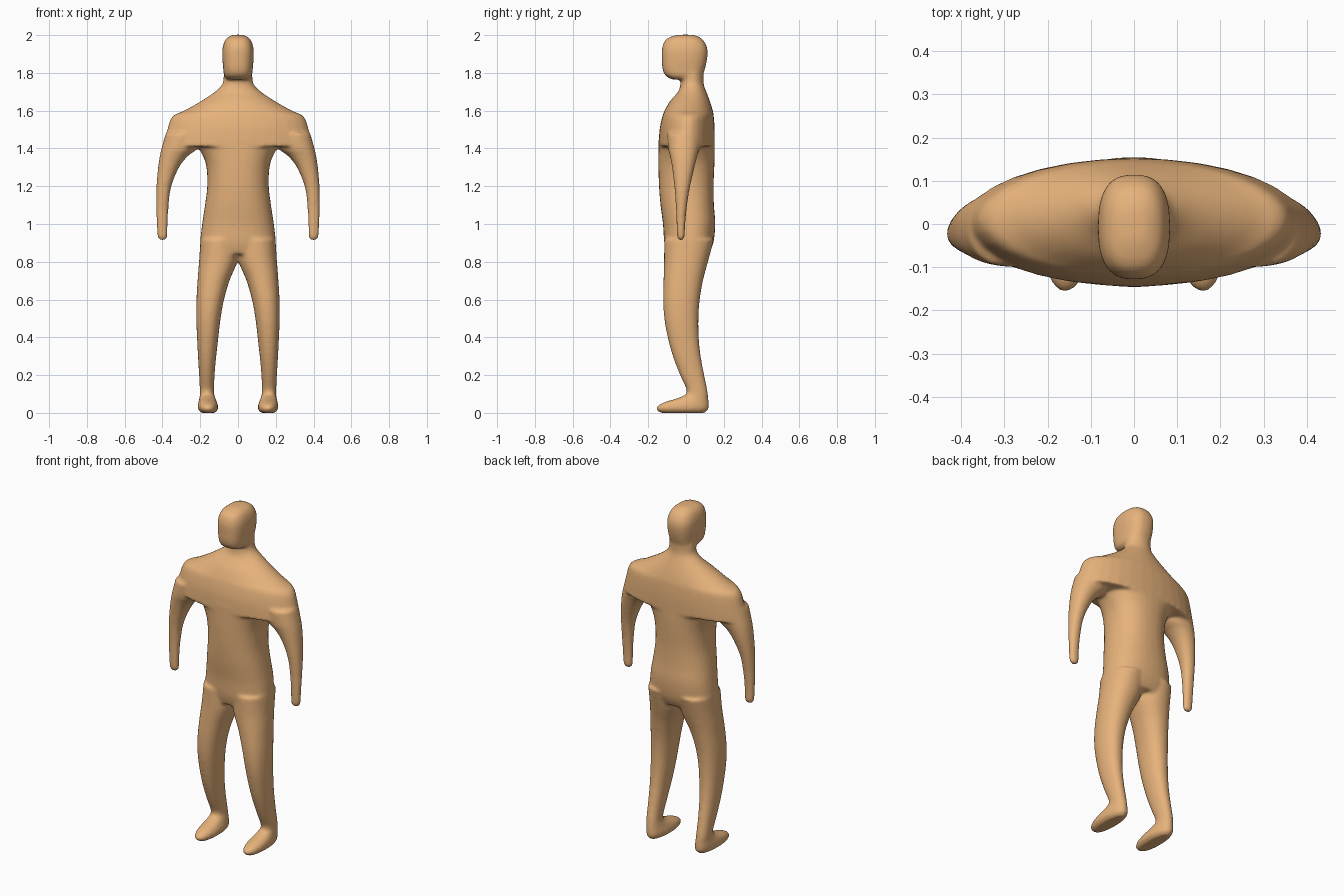
import bpy, bmesh, math

SIDES, STEPS = 32, 4


def smooth_rows(rows):
    """Catmull-Rom interpolation between cross-section rows."""
    out = []
    for i in range(len(rows) - 1):
        p0, p1, p2, p3 = rows[max(i - 1, 0)], rows[i], rows[i + 1], rows[min(i + 2, len(rows) - 1)]
        for s in range(STEPS):
            t = s / STEPS
            out.append([0.5 * (2 * b + (c - a) * t + (2 * a - 5 * b + 4 * c - d) * t * t
                               + (3 * b - a - 3 * c + d) * t ** 3)
                        for a, b, c, d in zip(p0, p1, p2, p3)])
    return out + [list(rows[-1])]


def loft(bm, rows, power=2.0, mirror=False):
    """Closed loft of superellipses; row = z, x min, x max, y front, y back."""
    rings = []
    for z, x0, x1, y0, y1 in smooth_rows(rows):
        ring = []
        for k in range(SIDES):
            a = 2 * math.pi * k / SIDES
            c, s = math.cos(a), math.sin(a)
            x = (x0 + x1) / 2 + (x1 - x0) / 2 * math.copysign(abs(c) ** (2 / power), c)
            y = (y0 + y1) / 2 + (y1 - y0) / 2 * math.copysign(abs(s) ** (2 / power), s)
            ring.append(bm.verts.new((x, y, z)))
        rings.append(ring)
    faces = [bm.faces.new(rings[0][::-1]), bm.faces.new(rings[-1])]
    for a, b in zip(rings, rings[1:]):
        for k in range(SIDES):
            n = (k + 1) % SIDES
            faces.append(bm.faces.new((a[k], a[n], b[n], b[k])))
    if mirror:
        loft(bm, [(z, -x1, -x0, y0, y1) for z, x0, x1, y0, y1 in rows], power)


def centred(rows):
    return [(z, -w, w, f, b) for z, w, f, b in rows]


bm = bmesh.new()

# trunk
loft(bm, centred([(0.84, .19, -.10, .12), (0.90, .20, -.115, .145), (1.0, .19, -.122, .155),
                  (1.1, .175, -.135, .148), (1.2, .163, -.143, .146), (1.3, .167, -.146, .15),
                  (1.37, .19, -.146, .152), (1.45, .24, -.145, .152)]), 2.3)

# shoulders and neck
loft(bm, centred([(1.41, .395, -.145, .152), (1.5, .375, -.14, .152), (1.57, .348, -.125, .147),
                  (1.60, .285, -.113, .142), (1.65, .197, -.085, .127), (1.70, .122, -.042, .108),
                  (1.74, .083, -.03, .094), (1.79, .076, -.03, .092), (1.85, .07, -.03, .09)]))

# head
loft(bm, centred([(1.765, .055, -.075, .06), (1.785, .073, -.108, .085), (1.82, .078, -.124, .1),
                  (1.88, .083, -.128, .113), (1.93, .082, -.127, .113), (1.97, .07, -.112, .094),
                  (1.99, .052, -.085, .07), (2.002, .025, -.04, .035)]), 2.6)

# arms
loft(bm, [(0.914, .39, .41, -.036, -.018), (0.93, .374, .426, -.046, -.008),
          (1.0, .372, .431, -.05, -.004), (1.1, .367, .433, -.054, .006),
          (1.2, .353, .432, -.062, .022), (1.3, .312, .423, -.074, .045),
          (1.36, .265, .414, -.085, .06), (1.40, .215, .405, -.095, .072),
          (1.48, .18, .383, -.10, .08)], 2.2, True)

# legs and feet
loft(bm, [(0.0, .122, .195, -.135, .10), (0.018, .106, .211, -.157, .118),
          (0.04, .106, .213, -.148, .121), (0.06, .113, .209, -.105, .12),
          (0.08, .12, .204, -.04, .118), (0.11, .127, .202, .005, .115),
          (0.2, .124, .206, -.032, .097), (0.3, .115, .212, -.07, .078),
          (0.4, .104, .217, -.097, .068), (0.5, .092, .221, -.115, .066),
          (0.6, .074, .22, -.121, .073), (0.7, .045, .214, -.119, .09),
          (0.77, .015, .209, -.117, .108), (0.82, -.002, .205, -.116, .122),
          (0.92, -.01, .199, -.116, .148)], 2.2, True)

bmesh.ops.recalc_face_normals(bm, faces=bm.faces)
mesh = bpy.data.meshes.new("body")
bm.to_mesh(mesh)
bm.free()
body = bpy.data.objects.new("body", mesh)
bpy.context.collection.objects.link(body)

# fuse the parts into one soft skin
remesh = body.modifiers.new("fuse", 'REMESH')
remesh.mode = 'VOXEL'
remesh.voxel_size = 0.009
remesh.use_smooth_shade = True
soften = body.modifiers.new("soften", 'SMOOTH')
soften.factor = 0.5
soften.iterations = 8

# skin colour
mat = bpy.data.materials.new("orange")
mat.diffuse_color = (0.8, 0.45, 0.2, 1)
mesh.materials.append(mat)
